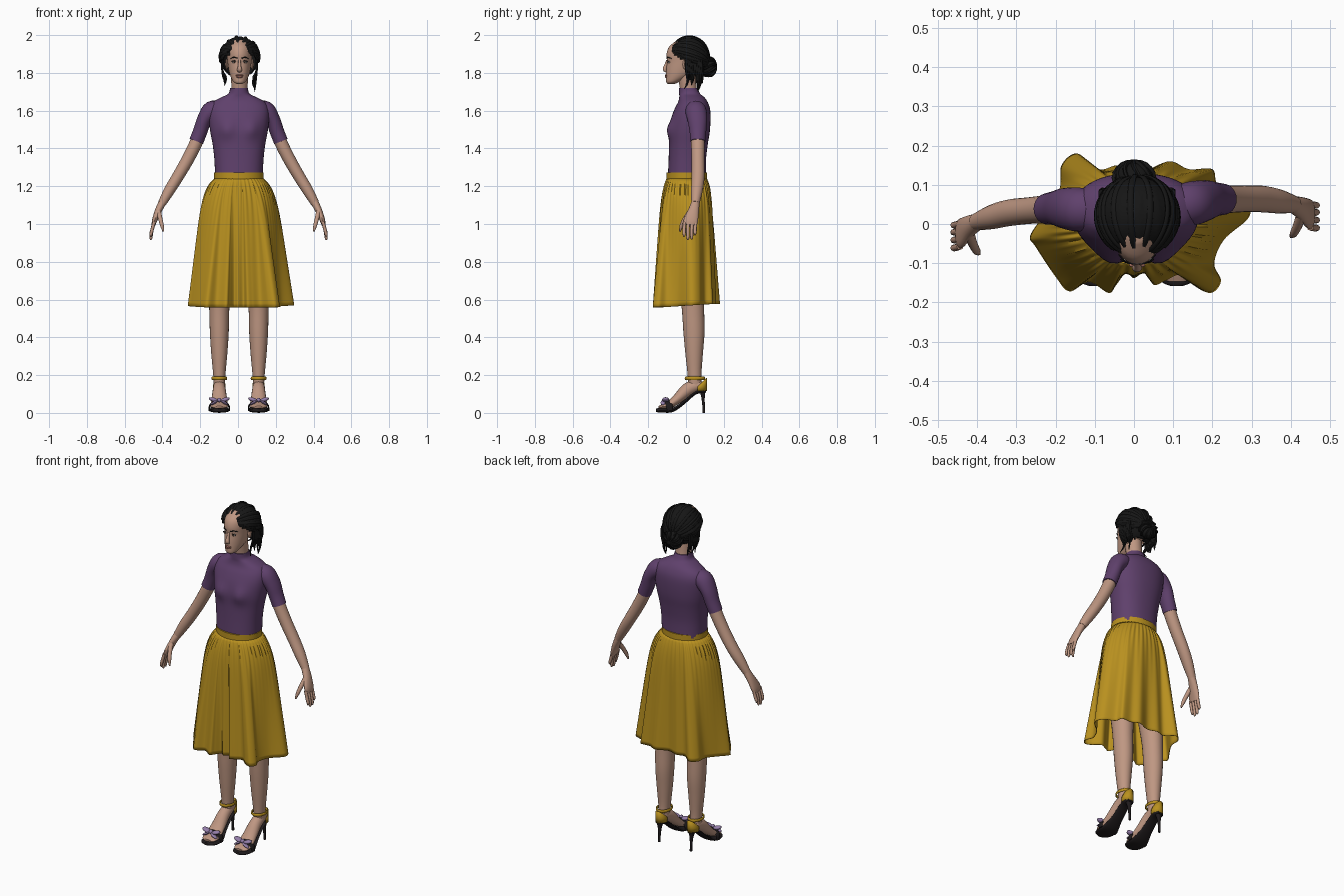
import bpy, bmesh, math, random
from mathutils import Vector, Matrix

if "Cube" in bpy.data.objects:
    bpy.data.objects.remove(bpy.data.objects["Cube"])

random.seed(4)

def material(name, r, g, b):
    m = bpy.data.materials.new(name)
    m.diffuse_color = (r, g, b, 1)
    m.use_nodes = True
    m.node_tree.nodes["Principled BSDF"].inputs["Base Color"].default_value = m.diffuse_color
    return m

SKIN = material("skin", 0.52, 0.31, 0.225)
PURPLE = material("purple_knit", 0.115, 0.052, 0.15)
MUSTARD = material("mustard_cloth", 0.49, 0.285, 0.014)
HAIR = material("black_hair", 0.008, 0.008, 0.008)
SOLE = material("dark_leather", 0.014, 0.011, 0.012)
LILAC = material("lilac_ribbon", 0.30, 0.21, 0.40)
WHITE = material("eye_white", 0.7, 0.68, 0.65)
BROWN = material("eye_brown", 0.05, 0.025, 0.015)
LIP = material("lip", 0.38, 0.16, 0.125)

# ---- helpers
def catmull(pts, steps, closed=False):
    n, out = len(pts), []
    for i in range(n if closed else n - 1):
        idx = [(i + k) % n if closed else min(max(i + k, 0), n - 1) for k in (-1, 0, 1, 2)]
        for s in range(steps):
            t = s / steps
            out.append(tuple(0.5 * (2 * b + (c - a) * t + (2 * a - 5 * b + 4 * c - d) * t * t
                                    + (3 * b - a - 3 * c + d) * t ** 3)
                             for a, b, c, d in zip(*(pts[j] for j in idx))))
    return out if closed else out + [tuple(pts[-1])]

def finish(name, bm, mat, solid=0):
    bmesh.ops.recalc_face_normals(bm, faces=bm.faces)
    me = bpy.data.meshes.new(name)
    bm.to_mesh(me)
    bm.free()
    me.materials.append(mat)
    me.shade_smooth()
    me.set_sharp_from_angle(angle=math.radians(50))
    ob = bpy.data.objects.new(name, me)
    bpy.context.collection.objects.link(ob)
    if solid:
        ob.modifiers.new("thickness", 'SOLIDIFY').thickness = solid
    return ob

def loft(name, rings, mat, cap=True, closed=True, solid=0):
    bm = bmesh.new()
    rows = [[bm.verts.new(p) for p in r] for r in rings]
    n = len(rows[0])
    for a, b in zip(rows, rows[1:]):
        for i in range(n if closed else n - 1):
            j = (i + 1) % n
            bm.faces.new((a[i], a[j], b[j], b[i]))
    if cap:
        bm.faces.new(rows[0])
        bm.faces.new(rows[-1])
    return finish(name, bm, mat, solid)

def tube(name, pts, mat, ref=(1, 0, 0), n=16, steps=4, p=2, flat=False, shape=None):
    """Elliptical tube through (x, y, z, radius along ref, other radius)."""
    pts, ref, rings = catmull(pts, steps), Vector(ref), []
    for i, q in enumerate(pts):
        t = Vector(pts[min(i + 1, len(pts) - 1)][:3]) - Vector(pts[max(i - 1, 0)][:3])
        t = Vector((0, 0, 1)) if flat else t.normalized()
        a = (ref - t * ref.dot(t)).normalized()
        b, ring = t.cross(a), []
        for k in range(n):
            c, s = math.cos(2 * math.pi * k / n), math.sin(2 * math.pi * k / n)
            c, s = (math.copysign(abs(u) ** (2 / p), u) for u in (c, s))
            v = Vector(q[:3]) + a * c * max(q[3], .001) + b * s * max(q[4], .001)
            ring.append(shape(v) if shape else v)
        rings.append(ring)
    return loft(name, rings, mat)

def ball(name, c, r, mat, seg=20, rot=0):
    bm = bmesh.new()
    m = Matrix.Translation(c) @ Matrix.Rotation(rot, 4, 'Y') @ Matrix.Diagonal((*r, 1))
    bmesh.ops.create_uvsphere(bm, u_segments=seg, v_segments=seg // 2, radius=1, matrix=m)
    return finish(name, bm, mat)

# ---- top: rings given as (z, half width, front y, back y)
def rings_to_path(rows, x):
    return [(x, (f + b) / 2, z, w, (b - f) / 2) for z, w, f, b in rows]

def bust(v):
    if v.y < 0:
        v.y -= 0.02 * math.exp(-((abs(v.x - .005) - .065) / .04) ** 2 - ((v.z - 1.5) / .045) ** 2)
    return v

tube("top_body", rings_to_path([
    (1.25, .126, -.096, .106), (1.34, .130, -.092, .106), (1.42, .139, -.090, .115),
    (1.49, .152, -.088, .126), (1.56, .160, -.078, .130), (1.61, .158, -.060, .127),
    (1.645, .138, -.042, .115), (1.67, .095, -.036, .098), (1.69, .056, -.036, .075),
    (1.72, .047, -.036, .060)], .005), PURPLE, n=48, p=2.3, flat=True, shape=bust)

# ---- arms, hands and sleeves, the left one swung slightly forward
for side, label in ((1, "right"), (-1, "left")):
    def place(pts):
        return [(side * x + .003, y - (.11 * x if side < 0 else 0), z, a, b) for x, y, z, a, b in pts]
    Y = (0, 1, 0)
    tube(label + "_sleeve", place([
        (.09, .05, 1.612, .045, .035), (.14, .052, 1.60, .056, .052), (.18, .06, 1.553, .052, .040),
        (.203, .063, 1.49, .044, .038), (.224, .063, 1.437, .040, .038)]), PURPLE, Y, n=24)
    tube(label + "_arm", place([
        (.19, .063, 1.52, .036, .033), (.225, .063, 1.43, .036, .034), (.27, .064, 1.34, .034, .033),
        (.322, .064, 1.25, .034, .031), (.365, .058, 1.18, .031, .029),
        (.405, .05, 1.11, .022, .022)]), SKIN, Y, n=20)
    tube(label + "_palm", place([
        (.40, .051, 1.12, .021, .021), (.425, .04, 1.07, .029, .018), (.444, .026, 1.02, .038, .014),
        (.45, .022, .995, .035, .010)]), SKIN, Y)
    for i, (y, tip) in enumerate(((-.008, .932), (.012, .915), (.032, .918), (.05, .94))):
        tube(f"{label}_finger_{i + 1}", place([
            (.447, y, 1.01, .009, .009), (.459, y - .002, .965, .009, .009),
            (.464, y - .002, tip + .012, .008, .008), (.463, y - .002, tip, .003, .003)]), SKIN, Y, n=8)
    tube(label + "_thumb", place([
        (.425, .025, 1.07, .014, .014), (.415, -.004, 1.03, .012, .012), (.405, -.024, .99, .010, .010),
        (.398, -.032, .96, .004, .004)]), SKIN, Y, n=10)

# ---- skirt: waist ellipse blended into a free-form folded hem
HEM = [(-.265, -.03), (-.25, -.06), (-.2, -.135), (-.165, -.172), (-.115, -.148), (-.065, -.176),
       (-.045, -.155), (-.02, -.125), (0, -.138), (.03, -.122), (.05, -.155), (.08, -.145), (.12, -.13),
       (.165, -.165), (.2, -.175), (.222, -.145), (.205, -.1), (.23, -.04), (.295, .02), (.28, .07),
       (.215, .1), (.2, .14), (.14, .14), (.09, .16), (.02, .135), (-.04, .15), (-.09, .14),
       (-.145, .18), (-.185, .15), (-.19, .09), (-.225, .03)]
hem, rings = catmull(HEM, 9, True), []
for k in range(33):
    v = k / 32
    e, ring = 1 - math.exp(-9 * v), []
    for hx, hy in hem:
        a = math.atan2(hy / .15, (hx - .01) / .27)
        g = 1 + .03 * math.sin(44 * a) * min(1, v * 20) * math.exp(-4 * v)
        wx, wy = .005 + (.128 + .062 * e) * g * math.cos(a), .004 + (.105 + .03 * e) * g * math.sin(a)
        ring.append((wx + (hx - wx) * v, wy + (hy - wy) * v, 1.245 - v * (.677 - .01 * math.sin(a))))
    rings.append(ring)
loft("skirt", rings, MUSTARD, cap=False, solid=.003)
tube("waistband", [(.005, .004, z, .131, .108) for z in (1.238, 1.272)], MUSTARD, n=48, steps=1, flat=True)

# ---- legs and sandals
for side, label in ((1, "right"), (-1, "left")):
    x = .005 + side * .104
    tube(label + "_leg", [
        (x - side * .015, .015, 1.0, .082, .09), (x - side * .005, .025, .75, .067, .075),
        (x, .036, .57, .054, .060), (x, .042, .43, .050, .056), (x, .043, .32, .043, .047),
        (x, .045, .21, .033, .037), (x, .048, .15, .029, .036)], SKIN, n=24)
    tube(label + "_foot", [
        (x, .095, .14, .020, .016), (x, .06, .145, .029, .030), (x, .01, .125, .034, .035),
        (x, -.045, .075, .041, .027), (x, -.09, .042, .046, .019), (x, -.13, .032, .042, .011),
        (x, -.146, .03, .025, .006)], SKIN)
    tube(label + "_sole", [
        (x, .106, .116, .016, .008), (x, .085, .115, .030, .010), (x, .045, .102, .031, .008),
        (x, -.015, .052, .036, .009), (x, -.07, .016, .051, .011), (x, -.12, .013, .052, .012),
        (x, -.148, .014, .038, .011), (x, -.158, .014, .016, .008)], SOLE, n=20)
    tube(label + "_stiletto", [
        (x, .088, .115, .022, .017), (x, .090, .085, .012, .010), (x, .093, .04, .007, .007),
        (x, .095, 0, .007, .007)], SOLE, n=10)
    tube(label + "_toe_strap", [
        (x - .053, -.085, .012, .014, .004), (x - .046, -.09, .045, .018, .005), (x, -.095, .066, .02, .005),
        (x + .046, -.09, .045, .018, .005), (x + .053, -.085, .012, .014, .004)], SOLE, (0, 1, 0), n=10)
    arc = [math.radians(-15 + 210 * i / 20) for i in range(21)]
    loft(label + "_heel_cup", [[(x + r * math.cos(a), .072 + .038 * math.sin(a), z + d * math.sin(a))
         for a in arc] for z, r, d in ((.115, .031, 0), (.135, .033, .01), (.15, .032, .035))],
         MUSTARD, cap=False, closed=False, solid=.003)
    ring = [(x + .038 * math.cos(t), .047 + .05 * math.sin(t), .183, .009, .004)
            for t in (2 * math.pi * i / 24 for i in range(25))]
    tube(label + "_ankle_strap", ring, MUSTARD, (0, 0, 1), n=8, steps=1)
    # ribbon bow
    for s in (-1, 1):
        ball(label + "_bow_loop", (x + s * .03, -.108, .07), (.027, .019, .011), LILAC, 14, -s * .3)
        ball(label + "_bow_tail", (x + s * .027, -.122, .054), (.024, .013, .007), LILAC, 12, s * .5)
    ball(label + "_bow_knot", (x, -.112, .068), (.011, .013, .012), LILAC, 12)

# ---- head and face
HX = .008
tube("neck", [(HX, .02, 1.66, .044, .046), (HX, .012, 1.72, .043, .044), (HX, .002, 1.80, .046, .048)],
     SKIN, n=24)
tube("head", rings_to_path([
    (1.742, .014, -.096, -.06), (1.752, .032, -.105, -.035), (1.785, .049, -.106, .03),
    (1.82, .058, -.105, .07), (1.86, .064, -.101, .09), (1.90, .067, -.103, .1),
    (1.94, .062, -.088, .09), (1.975, .035, -.045, .06)], HX), SKIN, n=32, flat=True)
tube("nose", [(HX, -.098, 1.868, .007, .006), (HX, -.106, 1.84, .008, .009), (HX, -.112, 1.818, .013, .011),
              (HX, -.102, 1.806, .010, .005)], SKIN, n=12)
ball("upper_lip", (HX, -.105, 1.787), (.021, .007, .005), LIP, 12)
ball("lower_lip", (HX, -.104, 1.779), (.018, .008, .006), LIP, 12)
for s in (-1, 1):
    ex = HX + s * .028
    ball("eye", (ex, -.089, 1.857), (.013, .008, .006), WHITE, 14)
    ball("iris", (ex, -.0945, 1.857), (.0055, .004, .0055), BROWN, 12)
    tube("eyelid", [(ex - .014, -.09, 1.859, .002, .002), (ex, -.098, 1.865, .002, .002),
                    (ex + .014, -.09, 1.859, .002, .002)], HAIR, (0, 0, 1), n=6)
    tube("eyebrow", [(HX + s * .012, -.102, 1.877, .003, .002), (HX + s * .03, -.096, 1.883, .003, .002),
                     (HX + s * .047, -.078, 1.876, .002, .002)], HAIR, (0, 0, 1), n=6)
    ball("ear", (HX + s * .068, .0, 1.845), (.008, .018, .03), SKIN, 12)

# ---- hair: cap with face opening, combed strands, tendrils and bun
C, R = Vector((HX, .018, 1.882)), Vector((.102, .102, .110))
bm = bmesh.new()
bmesh.ops.create_uvsphere(bm, u_segments=48, v_segments=32, radius=1)
for v in bm.verts:
    v.co = C + v.co * R * (1 + .012 * math.sin(24 * math.atan2(v.co.x, v.co.z)))
cut = [v for v in bm.verts if (v.co.y < 0 and v.co.z < 1.905 - .6 * (v.co.y + .09)) or v.co.z < 1.785]
bmesh.ops.delete(bm, geom=cut, context='VERTS')
finish("hair_cap", bm, HAIR, solid=.006)

end = Vector((0, .96, -.28)).normalized()
for i in range(70):
    az = math.radians(-125 + 250 * i / 69)
    el = math.radians(22 - 50 * (abs(az) / 2.2) ** 2 + random.uniform(-3, 6))
    d = Vector((math.sin(az) * math.cos(el), -math.cos(az) * math.cos(el), math.sin(el)))
    w, lift = d.angle(end), random.uniform(1.0, 1.05)
    path = []
    for k in range(11):
        t = k / 10
        q = (d * math.sin((1 - t) * w) + end * math.sin(t * w)) / math.sin(w)
        path.append((*(C + q * R * lift), .008, .005))
    tube("hair_strand", path, HAIR, q.cross(d).normalized(), n=6, steps=2)
for s in (-1, 1):
    for i in range(9):
        y, low = .0 + .010 * i, random.uniform(1.70, 1.77)
        tube("hair_tendril", [
            (HX + s * .092, y, 1.87, .009, .007), (HX + s * .09, y + .004, 1.81, .009, .007),
            (HX + s * random.uniform(.07, .088), y + random.uniform(-.01, .01), (low + 1.79) / 2, .006, .005),
            (HX + s * .08, y + random.uniform(-.01, .01), low, .002, .002)], HAIR, (0, 1, 0), n=6)
ball("hair_bun", (.0, .118, 1.832), (.05, .041, .053), HAIR, 24)
for k in range(5):
    tilt = Matrix.Rotation(k * math.pi / 5, 3, 'Y')
    loop = [tilt @ Vector((.05 * math.cos(t), .04 * math.sin(t), .012 * math.sin(2 * t)))
            for t in (2 * math.pi * i / 20 for i in range(21))]
    tube("bun_twist", [(p.x, p.y + .118, p.z + 1.832, .006, .008) for p in loop], HAIR,
         tilt @ Vector((0, 0, 1)), n=6, steps=1)
